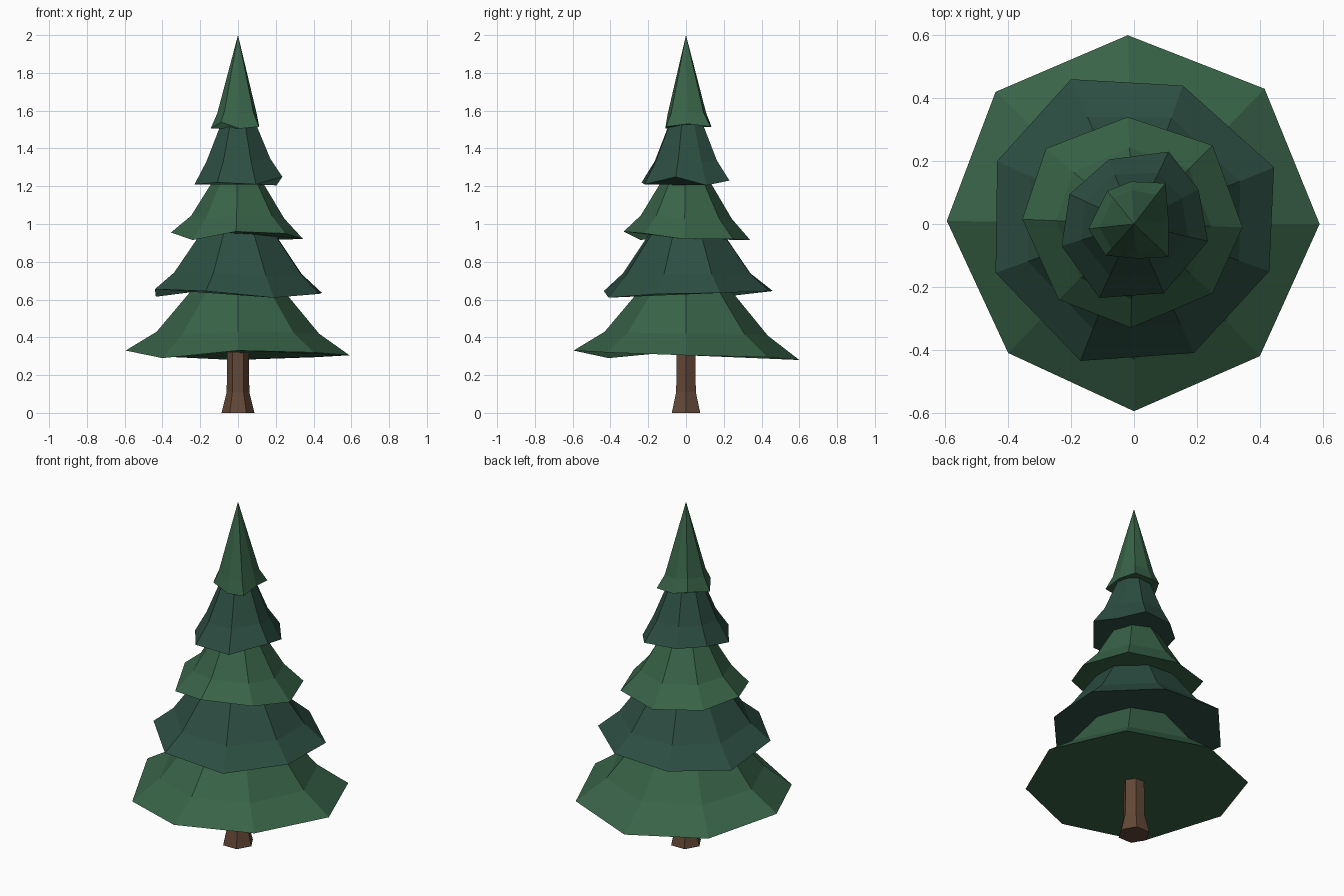
import bpy, bmesh, math

if "Cube" in bpy.data.objects:
    bpy.data.objects.remove(bpy.data.objects["Cube"])


def material(name, color):
    m = bpy.data.materials.new(name)
    m.diffuse_color = (*color, 1)
    m.use_nodes = True
    m.node_tree.nodes["Principled BSDF"].inputs["Base Color"].default_value = m.diffuse_color
    return m


light_green = material("light_needles", (0.04, 0.125, 0.064))
dark_green = material("dark_needles", (0.026, 0.077, 0.055))
brown = material("bark", (0.125, 0.065, 0.037))


def loft(name, rings, mat, apex=None):
    """Join equal rings with flat faces, cap the bottom, close the top with a cap or apex."""
    bm = bmesh.new()
    rows = [[bm.verts.new(p) for p in ring] for ring in rings]
    n = len(rows[0])
    for a, b in zip(rows, rows[1:]):
        for i in range(n):
            j = (i + 1) % n
            bm.faces.new((a[i], a[j], b[j], b[i]))
    bm.faces.new(rows[0][::-1])
    if apex:
        tip = bm.verts.new((0, 0, apex))
        for i in range(n):
            bm.faces.new((rows[-1][i], rows[-1][(i + 1) % n], tip))
    else:
        bm.faces.new(rows[-1])
    bmesh.ops.recalc_face_normals(bm, faces=bm.faces[:])
    mesh = bpy.data.meshes.new(name)
    bm.to_mesh(mesh)
    bm.free()
    mesh.materials.append(mat)
    ob = bpy.data.objects.new(name, mesh)
    bpy.context.collection.objects.link(ob)


def circle(r, z, sides):
    return [(r * math.cos(i * math.tau / sides), r * math.sin(i * math.tau / sides), z)
            for i in range(sides)]


def tier(name, rim, shoulder_r, shoulder_z, apex, mat):
    """Uneven drooping rim, a shoulder ring halfway back to a regular circle, then a cone."""
    mean_z = sum(p[2] for p in rim) / len(rim)
    shoulder = []
    mean_r = sum(math.hypot(x, y) for x, y, z in rim) / len(rim)
    for x, y, z in rim:
        r = math.hypot(x, y)
        k = shoulder_r * (0.5 + 0.5 * r / mean_r) / r
        shoulder.append((x * k, y * k, shoulder_z + 0.4 * (z - mean_z)))
    loft(name, [rim, shoulder], mat, apex)


# Flared hexagonal trunk
loft("trunk", [circle(0.087, 0, 6), circle(0.06, 0.11, 6), circle(0.056, 0.45, 6)], brown)

# Branch tiers, rims counter-clockwise from the right
tier("branches_1", [(0.59, 0.0, 0.305), (0.415, 0.43, 0.295), (-0.02, 0.60, 0.28),
                    (-0.44, 0.42, 0.30), (-0.595, 0.01, 0.33), (-0.40, -0.41, 0.29),
                    (0.0, -0.595, 0.33), (0.40, -0.42, 0.32)],
     0.43, 0.42, 0.94, light_green)
tier("branches_2", [(0.445, 0.18, 0.635), (0.155, 0.44, 0.645), (-0.20, 0.46, 0.645),
                    (-0.435, 0.20, 0.615), (-0.44, -0.155, 0.655), (-0.17, -0.435, 0.645),
                    (0.19, -0.41, 0.61), (0.43, -0.15, 0.63)],
     0.36, 0.735, 1.24, dark_green)
tier("branches_3", [(0.345, -0.01, 0.92), (0.25, 0.25, 0.92), (-0.02, 0.34, 0.915),
                    (-0.28, 0.24, 0.94), (-0.355, 0.015, 0.955), (-0.24, -0.24, 0.915),
                    (-0.01, -0.33, 0.96), (0.25, -0.22, 0.95)],
     0.245, 1.035, 1.44, light_green)
tier("branches_4", [(0.205, 0.11, 1.205), (0.11, 0.23, 1.23), (-0.08, 0.205, 1.235),
                    (-0.205, 0.095, 1.24), (-0.23, -0.07, 1.21), (-0.11, -0.235, 1.22),
                    (0.095, -0.22, 1.21), (0.235, -0.055, 1.25)],
     0.175, 1.335, 1.76, dark_green)
tier("treetop", [(0.11, 0.01, 1.53), (0.10, 0.13, 1.515), (-0.01, 0.135, 1.515),
                 (-0.085, 0.105, 1.53), (-0.145, -0.015, 1.505), (-0.09, -0.10, 1.54),
                 (0.01, -0.11, 1.505), (0.11, -0.105, 1.515)],
     0.107, 1.59, 2.0, light_green)
